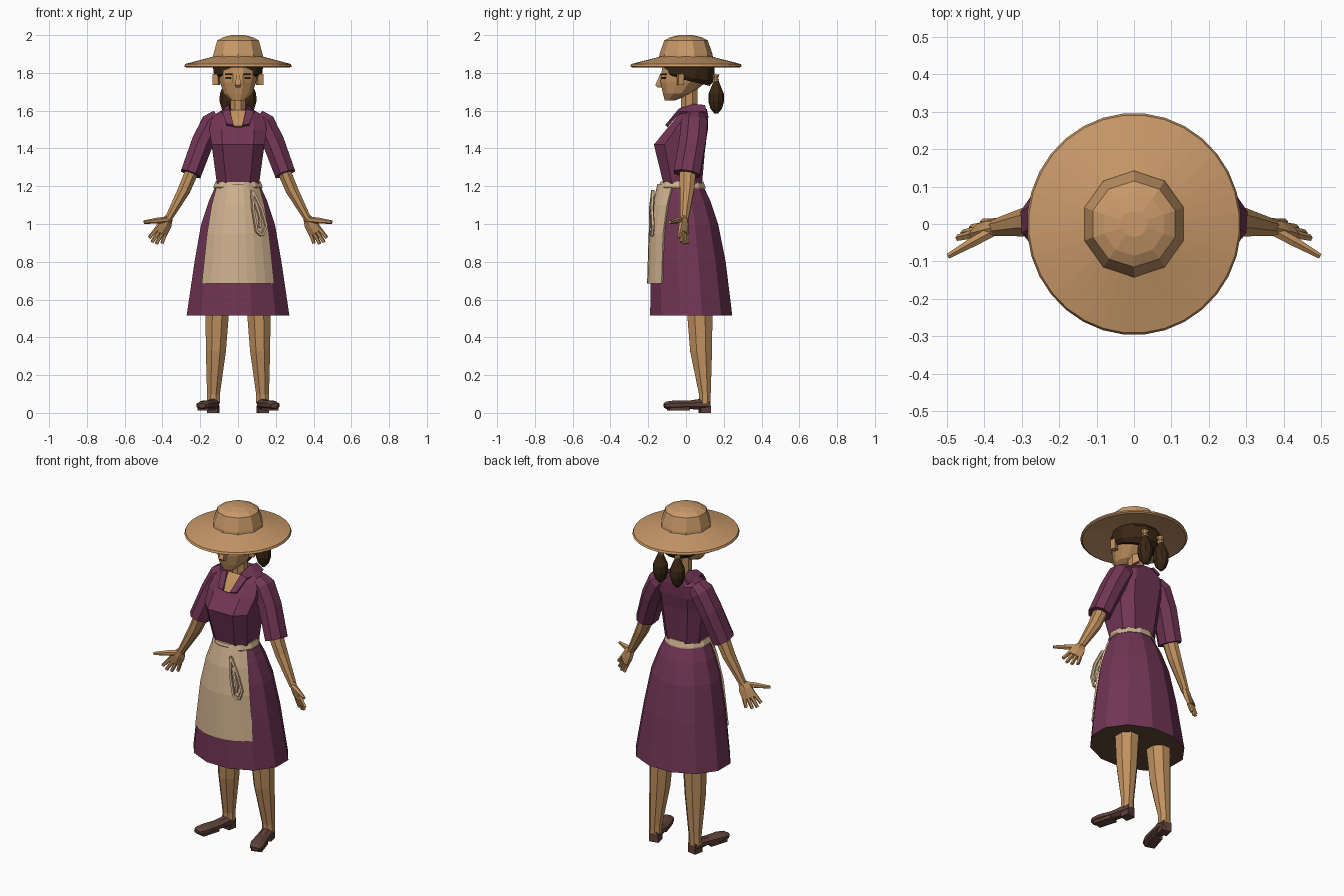
import bpy, bmesh, math
from mathutils import Vector

if "Cube" in bpy.data.objects:
    bpy.data.objects.remove(bpy.data.objects["Cube"])

# ---------- materials ----------
def material(name, rgb):
    m = bpy.data.materials.new(name)
    m.diffuse_color = (*rgb, 1)
    m.use_nodes = True
    m.node_tree.nodes["Principled BSDF"].inputs["Base Color"].default_value = m.diffuse_color
    return m

STRAW = material("straw", (0.58, 0.315, 0.14))
SKIN = material("skin", (0.53, 0.285, 0.115))
PURPLE = material("plum cloth", (0.165, 0.036, 0.09))
APRON = material("cream cloth", (0.64, 0.45, 0.28))
HAIR = material("dark hair", (0.043, 0.02, 0.007))
SHOE = material("shoe leather", (0.115, 0.056, 0.043))
LINING = material("skirt lining", (0.13, 0.06, 0.038))

# ---------- helpers ----------
def finish(name, bm, mat, mirror=False):
    bmesh.ops.recalc_face_normals(bm, faces=bm.faces[:])
    me = bpy.data.meshes.new(name)
    bm.to_mesh(me)
    bm.free()
    me.materials.append(mat)
    ob = bpy.data.objects.new(name, me)
    bpy.context.collection.objects.link(ob)
    if mirror:
        ob.modifiers.new("Mirror", 'MIRROR').use_mirror_merge = False
    return ob

def loft(name, rings, mat, mirror=False):
    """Skin a stack of equal-count rings and cap both ends."""
    bm = bmesh.new()
    vs = [[bm.verts.new(p) for p in r] for r in rings]
    n = len(rings[0])
    for a, b in zip(vs, vs[1:]):
        for i in range(n):
            j = (i + 1) % n
            bm.faces.new((a[i], a[j], b[j], b[i]))
    bm.faces.new(vs[0])
    bm.faces.new(vs[-1])
    return finish(name, bm, mat, mirror)

def oval(z, rx, y0, y1, n=12, x=0, p=1.0):
    """Flat-fronted ring at height z, half width rx, from y0 to y1."""
    pts = []
    for i in range(n):
        t = (i + 0.5) * 2 * math.pi / n
        c, s = math.cos(t), math.sin(t)
        pts.append((math.copysign(abs(c) ** p, c), math.copysign(abs(s) ** p, s)))
    mx = max(q[0] for q in pts)
    my = max(q[1] for q in pts)
    cy, ry = (y0 + y1) / 2, (y1 - y0) / 2
    return [(x + rx * a / mx, cy + ry * b / my, z) for a, b in pts]

def limb(name, pts, mat, up=(0, 1, 0), n=8, mirror=True):
    """Tube through (centre, radius across, radius along up)."""
    cs = [Vector(p[0]) for p in pts]
    rings = []
    for i, (c, ra, rb) in enumerate(pts):
        d = (cs[min(i + 1, len(cs) - 1)] - cs[max(i - 1, 0)]).normalized()
        a = d.cross(Vector(up)).normalized()
        b = a.cross(d)
        k = 1 / math.cos(math.pi / n)
        rings.append([Vector(c) + k * (a * ra * math.cos((j + .5) * 2 * math.pi / n)
                      + b * rb * math.sin((j + .5) * 2 * math.pi / n)) for j in range(n)])
    return loft(name, rings, mat, mirror)

def box(name, c, size, mat, rot=0.0):
    bm = bmesh.new()
    bmesh.ops.create_cube(bm, size=1)
    ca, sa = math.cos(rot), math.sin(rot)
    for v in bm.verts:
        x, y, z = (v.co[i] * size[i] for i in range(3))
        v.co = (c[0] + x * ca - y * sa, c[1] + x * sa + y * ca, c[2] + z)
    return finish(name, bm, mat, True)

def sheet(name, rows, mat, thick, mirror=False):
    bm = bmesh.new()
    vs = [[bm.verts.new(p) for p in r] for r in rows]
    for a, b in zip(vs, vs[1:]):
        for i in range(len(a) - 1):
            bm.faces.new((a[i], a[i + 1], b[i + 1], b[i]))
    ob = finish(name, bm, mat, mirror)
    s = ob.modifiers.new("Solidify", 'SOLIDIFY')
    s.thickness, s.offset = thick, 0
    return ob

# ---------- hat ----------
def brim_ring(z, r):
    return oval(z, r, -r * 1.035, r * 1.035, 32)
loft("hat_brim", [brim_ring(1.85, .12), brim_ring(1.829, .275), brim_ring(1.835, .285),
                  brim_ring(1.847, .28), brim_ring(1.868, .2), brim_ring(1.888, .125)], STRAW)
loft("hat_crown", [oval(1.87, .135, -.145, .145, 10), oval(1.90, .13, -.14, .14, 10),
                   oval(1.972, .11, -.115, .115, 10), oval(1.988, .08, -.085, .085, 10),
                   oval(2.0, .035, -.035, .035, 10)], STRAW)

# ---------- head ----------
loft("head", [oval(1.653, .035, -.112, -.06), oval(1.69, .075, -.122, .03),
              oval(1.75, .095, -.135, .105), oval(1.80, .105, -.13, .13),
              oval(1.86, .1, -.12, .12)], SKIN)
loft("neck", [oval(1.50, .05, -.04, .07, 8), oval(1.58, .04, -.027, .06, 8),
              oval(1.75, .04, -.027, .06, 8)], SKIN)
loft("nose", [oval(1.722, .012, -.15, -.12, 4), oval(1.735, .016, -.163, -.12, 4),
              oval(1.795, .008, -.136, -.12, 4)], SKIN)
box("ear", (.115, -.03, 1.765), (.03, .03, .06), SKIN, .3)
box("eye", (.05, -.118, 1.773), (.032, .009, .011), HAIR, .59)
box("eyebrow", (.05, -.119, 1.793), (.042, .009, .007), HAIR, .59)

# ---------- hair, lower at the back ----------
def hair_ring(z, rx, y0, y1, drop):
    return [(x, y, z - drop * (y + .12) / .27) for x, y, _ in oval(z, rx, y0, y1)]
loft("hair", [hair_ring(1.79, .108, -.10, .125, .065), hair_ring(1.80, .125, -.118, .148, .045),
              hair_ring(1.83, .132, -.12, .152, 0), hair_ring(1.86, .12, -.11, .13, 0)], HAIR)
loft("pigtail", [oval(z, r, .16 - r, .16 + r, 10, .056) for z, r in
                 ((1.585, .01), (1.61, .03), (1.65, .042), (1.69, .04), (1.73, .024), (1.76, .012))],
     HAIR, True)
loft("hair_tie", [oval(z, r, .157 - r, .157 + r, 8, .054) for z, r in
                  ((1.745, .014), (1.765, .017), (1.772, .012), (1.792, .021))], STRAW, True)

# ---------- dress ----------
loft("bodice", [oval(1.215, .112, -.12, .085, 8, p=.65), oval(1.42, .14, -.17, .103, 8, p=.6),
                oval(1.50, .152, -.105, .116, 8, p=.65), oval(1.57, .14, -.045, .118, 8, p=.7),
                oval(1.61, .072, -.008, .11, 8)], PURPLE)
sheet("neckline", [[(-.045, -.028, 1.60), (.045, -.028, 1.60)],
                   [(-.04, -.056, 1.57), (.04, -.056, 1.57)],
                   [(-.02, -.101, 1.515), (.02, -.101, 1.515)]], SKIN, .009)
sheet("collar", [[(.05, .10, 1.625), (.09, .11, 1.59)], [(.045, .04, 1.63), (.09, .04, 1.59)],
                 [(.043, -.035, 1.605), (.082, -.035, 1.59)],
                 [(.022, -.104, 1.52), (.06, -.10, 1.525)]], PURPLE, .014, True)
limb("sleeve", [((.10, .045, 1.565), .045, .055), ((.135, .045, 1.535), .06, .07),
                ((.187, .035, 1.435), .058, .07), ((.25, .005, 1.265), .055, .07)], PURPLE)

skirt = loft("skirt", [oval(.515, .272, -.19, .245), oval(.80, .23, -.185, .21),
                       oval(1.0, .195, -.165, .17), oval(1.12, .155, -.145, .13),
                       oval(1.215, .112, -.12, .085)], PURPLE)
skirt.data.materials.append(LINING)
for f in skirt.data.polygons:
    if f.normal.z < -.9:
        f.material_index = 1

# ---------- apron, belt and hanging tie ----------
U = [i / 4 for i in range(-4, 5)]
sheet("apron", [[(u * w, y + .075 * abs(u) ** 2.3, z) for u in U] for z, w, y in
                ((1.21, .105, -.145), (1.10, .135, -.172), (.95, .16, -.192), (.685, .188, -.2))],
      APRON, .012)
loft("apron_belt", [oval(1.188, .128, -.14, .102), oval(1.195, .13, -.145, .102),
                    oval(1.225, .119, -.135, .092)], APRON)
for i, pts in enumerate((((.075, 1.18), (.08, 1.08), (.10, .96), (.125, .94)),
                         ((.08, 1.17), (.125, 1.08), (.15, .99), (.13, .94)),
                         ((.09, 1.12), (.11, 1.06), (.12, 1.02), (.115, .98)))):
    limb("apron_tie_%d" % (i + 1), [((x, -.175 - .012 * (k > 0) + .2 * max(0, x - .09), z), .008, .008)
         for k, (x, z) in enumerate(pts)], APRON, n=5, mirror=False)

# ---------- arms and hands ----------
limb("forearm", [((.235, .01, 1.30), .036, .045), ((.285, .005, 1.18), .033, .038),
                 ((.37, -.01, 1.025), .019, .022)], SKIN)
D = Vector((.5, -.05, -.865)).normalized()     # finger direction
W = Vector((.74, -.5, .43)).normalized()       # across the palm
UP = W.cross(D)
wrist = Vector((.365, -.008, 1.035))
limb("palm", [(wrist, .02, .015), (wrist + D * .04, .036, .018), (wrist + D * .095, .04, .013)],
     SKIN, up=UP, n=6)
for i, length in enumerate((.058, .072, .068, .05)):
    base = wrist + D * .088 + W * (.031 - .0205 * i)
    tip = base + D * length + W * (.012 - .008 * i)
    limb("finger_%d" % (i + 1), [(base, .010, .010), (tip, .008, .007)], SKIN, up=UP, n=5)
limb("thumb", [((.36, -.01, 1.025), .014, .014), ((.425, -.045, 1.018), .013, .014),
               ((.497, -.086, 1.01), .007, .008)], SKIN, up=(0, 0, 1), n=6)

# ---------- legs and shoes ----------
limb("leg", [((.11, .073, .53), .062, .067), ((.117, .08, .33), .053, .058),
             ((.13, .10, .10), .034, .031), ((.131, .10, .05), .035, .03)], SKIN)
limb("shoe", [((.128, .128, .045), .026, .026), ((.133, .085, .045), .033, .03),
              ((.148, .02, .043), .034, .022), ((.172, -.055, .042), .04, .024),
              ((.188, -.098, .04), .034, .02), ((.192, -.115, .038), .02, .012)], SHOE, up=(0, 0, 1))
box("shoe_heel", (.13, .10, .02), (.056, .055, .04), SHOE, .2)
box("shoe_sole", (.17, -.04, .022), (.06, .11, .018), SHOE, .3)
